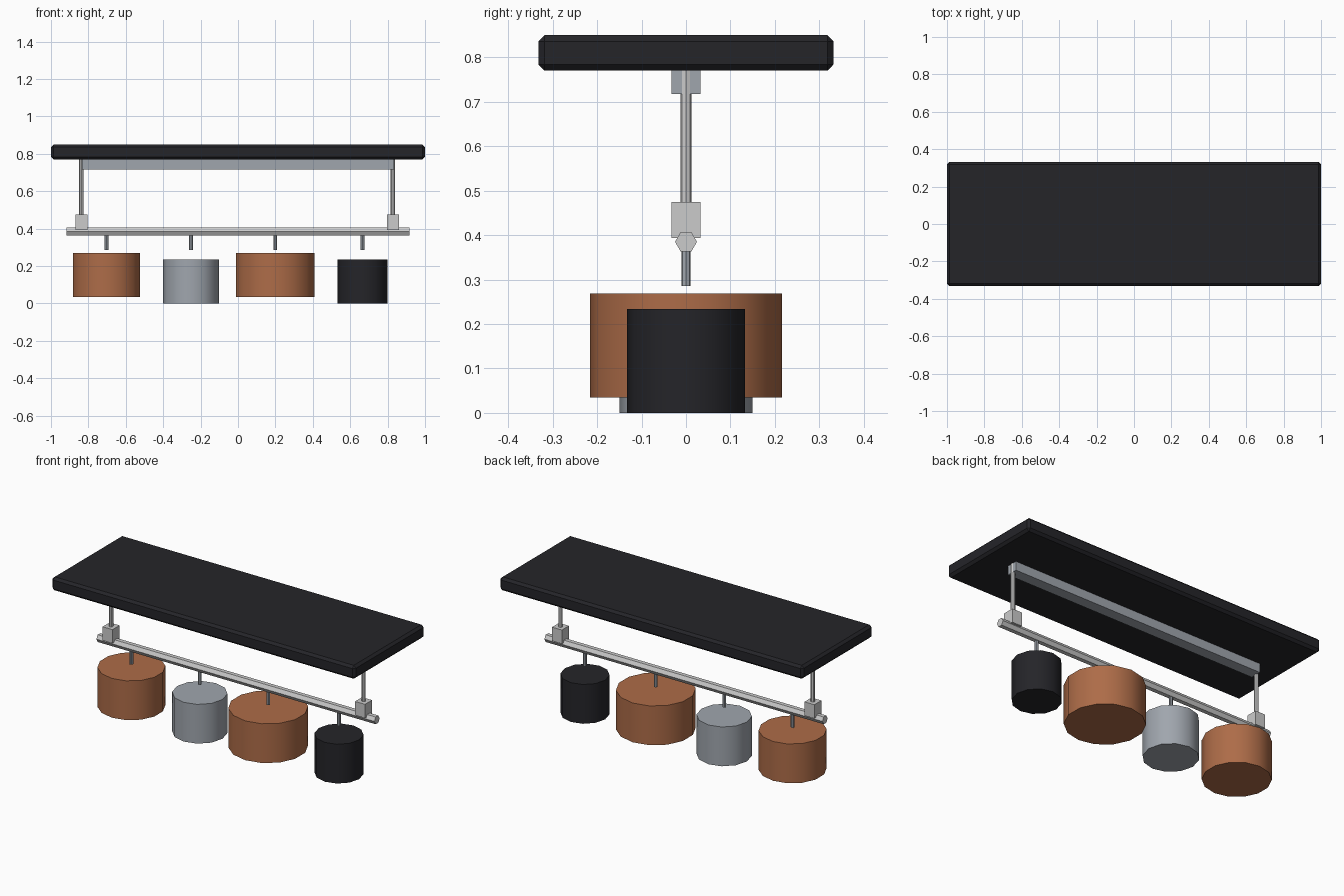
import bpy
from math import pi, radians

if "Cube" in bpy.data.objects:
    bpy.data.objects.remove(bpy.data.objects["Cube"])


def material(name, rgb):
    m = bpy.data.materials.new(name)
    m.diffuse_color = (*rgb, 1)
    m.use_nodes = True
    m.node_tree.nodes["Principled BSDF"].inputs["Base Color"].default_value = m.diffuse_color
    return m


black = material("black", (0.018, 0.018, 0.022))
copper = material("copper", (0.42, 0.15, 0.065))
steel = material("steel", (0.35, 0.38, 0.42))
silver = material("silver", (0.62, 0.63, 0.65))


def box(name, x, z0, z1, sx, sy, mat, bevel=0):
    bpy.ops.mesh.primitive_cube_add(size=1, location=(x, 0, (z0 + z1) / 2))
    o = bpy.context.object
    o.name = name
    o.scale = (sx, sy, z1 - z0)
    bpy.ops.object.transform_apply(location=False, rotation=False, scale=True)
    o.data.materials.append(mat)
    if bevel:
        b = o.modifiers.new("chamfer", 'BEVEL')
        b.width = bevel
        b.segments = 1
    return o


def cylinder(name, x, z0, z1, r, sides, mat):
    bpy.ops.mesh.primitive_cylinder_add(vertices=sides, radius=r, depth=z1 - z0,
                                        location=(x, 0, (z0 + z1) / 2))
    o = bpy.context.object
    o.name = name
    o.data.materials.append(mat)
    if sides > 8:
        bpy.ops.object.shade_smooth_by_angle(angle=radians(35))
    return o


# Top slab and the mounting rail beneath it
box("top_slab", 0, 0.77, 0.85, 2.0, 0.664, black, 0.014)
box("mounting_rail", 0, 0.717, 0.772, 1.67, 0.066, steel)

# Hanging rods with clamps
for side, x in (("left", -0.837), ("right", 0.828)):
    cylinder(side + "_rod", x, 0.45, 0.772, 0.012, 8, silver)
    box(side + "_clamp", x, 0.393, 0.475, 0.065, 0.066, silver)

# Hexagonal cross bar
bpy.ops.mesh.primitive_cylinder_add(vertices=6, radius=0.0247, depth=1.834,
                                    location=(0, 0, 0.385), rotation=(0, pi / 2, 0))
bar = bpy.context.object
bar.name = "cross_bar"
bar.data.materials.append(silver)

# Hanging drums, each below a short peg: x, radius, bottom z, sides, colour
drums = [(-0.703, 0.184, 0.035, 14, copper),
         (-0.252, 0.150, 0.0, 12, steel),
         (0.199, 0.216, 0.035, 14, copper),
         (0.666, 0.133, 0.0, 12, black)]
for i, (x, r, z, sides, mat) in enumerate(drums, 1):
    cylinder(f"drum_{i}", x, z, z + 0.234, r, sides, mat)
    cylinder(f"peg_{i}", x, 0.285, 0.375, 0.0105, 8, steel)
